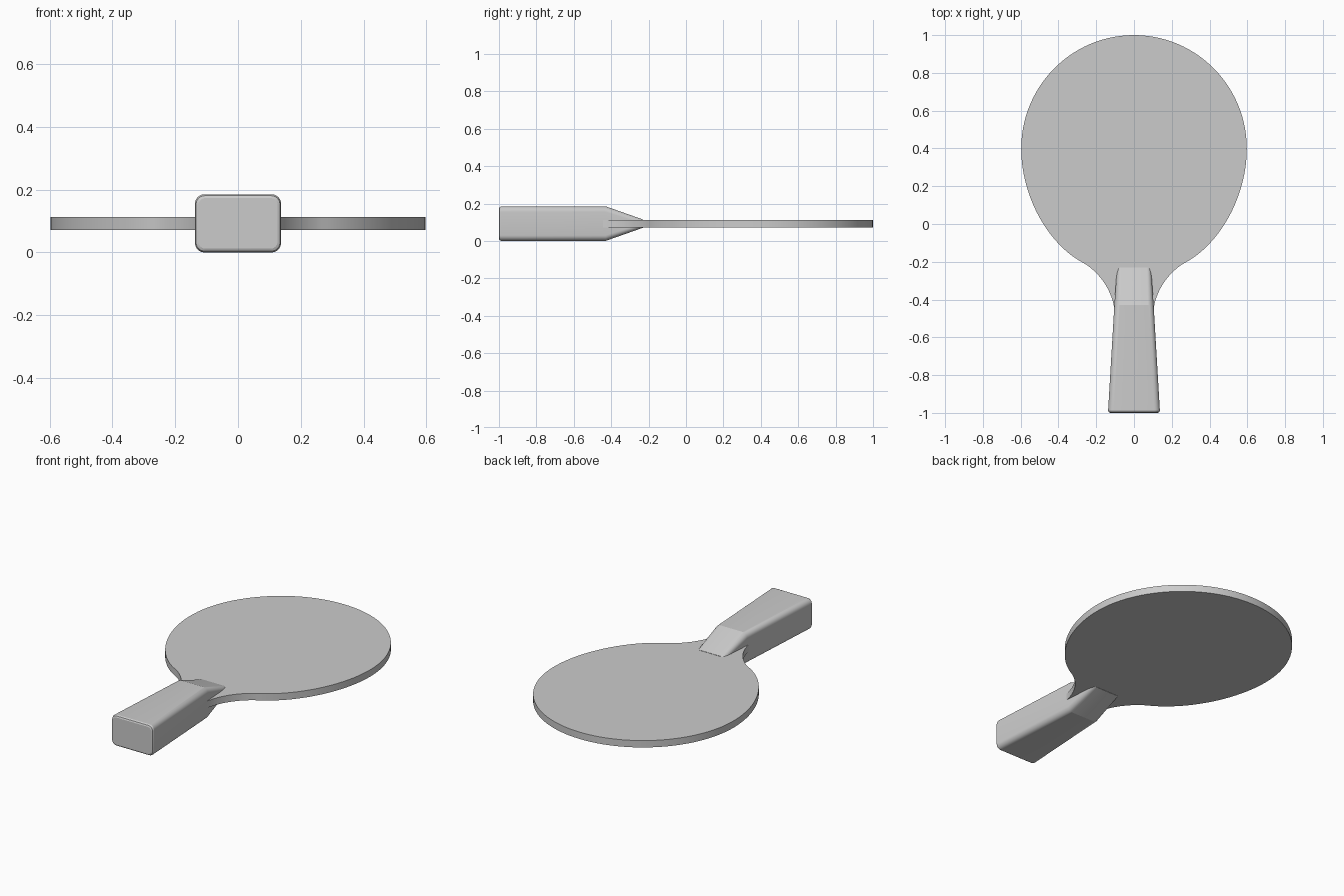
import bpy, bmesh, math
from mathutils import Vector
from mathutils.geometry import interpolate_bezier

cube = bpy.data.objects.get("Cube")
if cube:
    bpy.data.objects.remove(cube, do_unlink=True)

MID = 0.0925           # height of the centre plane
BLADE_HALF = 0.0205    # half the blade thickness

grey = bpy.data.materials.new("plain grey")
grey.use_nodes = True
colour = (0.6, 0.6, 0.6, 1)
grey.diffuse_color = colour
grey.node_tree.nodes["Principled BSDF"].inputs["Base Color"].default_value = colour


def finish(name, bm, angle):
    """Turn a bmesh into a smooth shaded object with sharp edges kept."""
    bmesh.ops.recalc_face_normals(bm, faces=bm.faces)
    mesh = bpy.data.meshes.new(name)
    bm.to_mesh(mesh)
    bm.free()
    mesh.materials.append(grey)
    obj = bpy.data.objects.new(name, mesh)
    bpy.context.collection.objects.link(obj)
    bpy.ops.object.select_all(action="DESELECT")
    obj.select_set(True)
    bpy.context.view_layer.objects.active = obj
    bpy.ops.object.shade_smooth_by_angle(angle=math.radians(angle))
    return obj


def rounded_section(y, half_w, half_h, radius, steps=6):
    """Rounded rectangle across the handle at the given y."""
    points = []
    for corner, (sx, sz) in enumerate(((1, 1), (-1, 1), (-1, -1), (1, -1))):
        for i in range(steps + 1):
            a = math.pi / 2 * (corner + i / steps)
            points.append(Vector((sx * (half_w - radius) + radius * math.cos(a), y,
                                  MID + sz * (half_h - radius) + radius * math.sin(a))))
    return points


# Blade: half outline from curves, mirrored, then thickened
curves = [
    ((0, 1), (0.33, 1), (0.597, 0.73), (0.597, 0.4)),
    ((0.597, 0.4), (0.597, 0.14), (0.45, -0.11), (0.27, -0.205)),
    ((0.27, -0.205), (0.19, -0.25), (0.11, -0.35), (0.102, -0.47)),
]
half = []
for knots in curves:
    half += interpolate_bezier(*[Vector((x, y, 0)) for x, y in knots], 29)[:-1]
half.append(Vector((0.1, -0.5, 0)))
outline = half + [Vector((-p.x, p.y, 0)) for p in reversed(half[1:])]

bm = bmesh.new()
face = bm.faces.new([bm.verts.new((p.x, p.y, MID - BLADE_HALF)) for p in outline])
top = bmesh.ops.extrude_face_region(bm, geom=[face])["geom"]
bmesh.ops.translate(bm, vec=(0, 0, 2 * BLADE_HALF),
                    verts=[v for v in top if isinstance(v, bmesh.types.BMVert)])
finish("blade", bm, 30)

# Handle: rounded sections lofted from the butt to the wedge tip
sections = [
    (-1.0, 0.126, 0.0805, 0.022),
    (-0.9965, 0.1335, 0.088, 0.027),
    (-0.988, 0.137, 0.0925, 0.03),
    (-0.43, 0.104, 0.0925, 0.03),
    (-0.23, 0.09, 0.022, 0.0215),
]
bm = bmesh.new()
rings = [[bm.verts.new(p) for p in rounded_section(*s)] for s in sections]
for a, b in zip(rings, rings[1:]):
    for i in range(len(a)):
        j = (i + 1) % len(a)
        bm.faces.new((a[i], a[j], b[j], b[i]))
bm.faces.new(rings[0])
bm.faces.new(rings[-1])
finish("handle", bm, 18)
